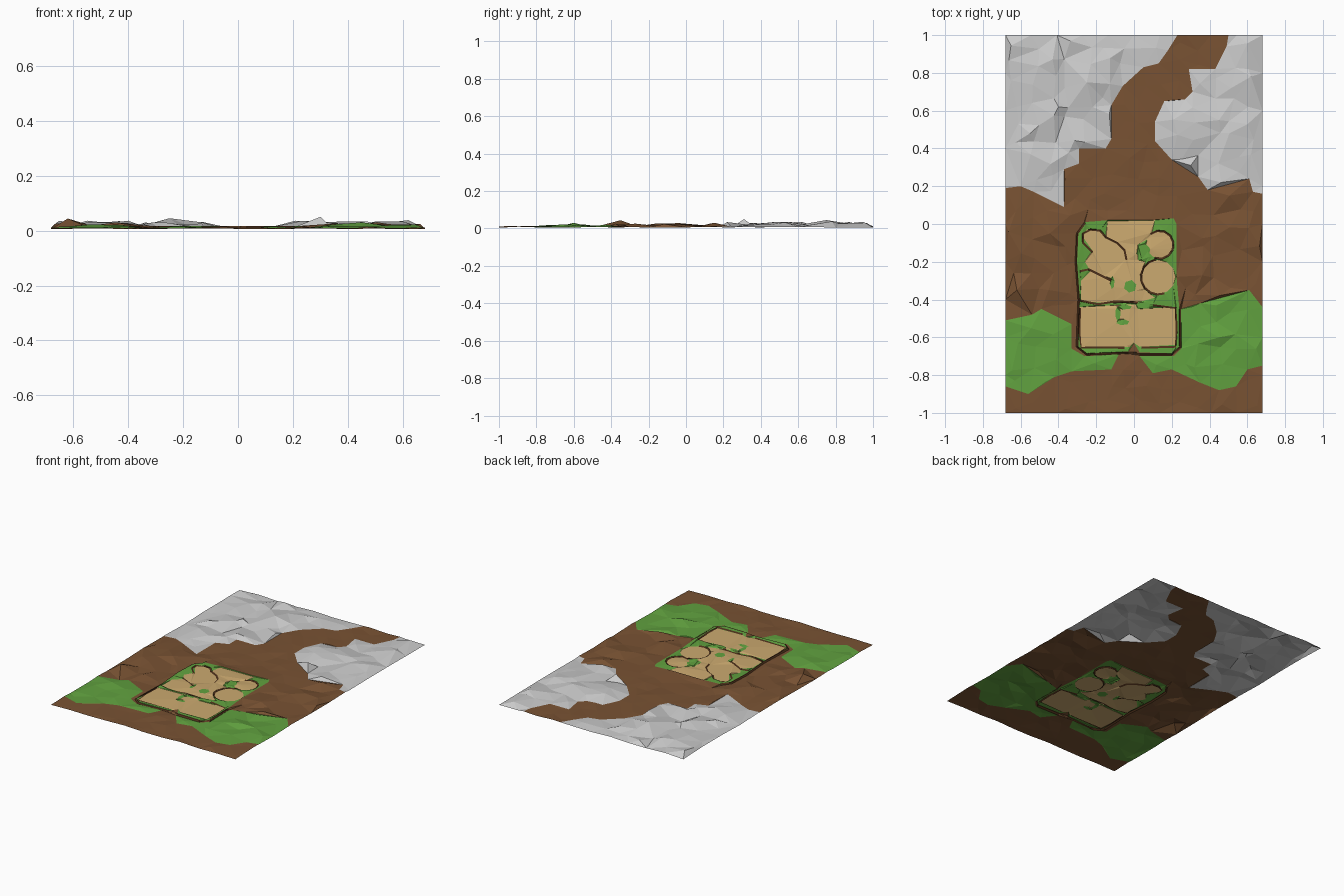
import bpy, random
from math import cos, sin, pi, radians
from mathutils import Vector, geometry

if "Cube" in bpy.data.objects:
    bpy.data.objects.remove(bpy.data.objects["Cube"])

random.seed(7)
W, H = 0.68, 1.0
verts, zs, edges, regions = [], [], [], []


def inside(p, poly):
    hit = False
    for a, b in zip(poly, poly[1:] + poly[:1]):
        if (a[1] > p[1]) != (b[1] > p[1]):
            if p[0] < a[0] + (p[1] - a[1]) * (b[0] - a[0]) / (b[1] - a[1]):
                hit = not hit
    return hit


def region(name, pts, z):
    """Closed outline that becomes constrained edges; z is a number or a list."""
    start, n = len(verts), len(pts)
    for i, p in enumerate(pts):
        verts.append(Vector(p))
        zs.append(z[i] if isinstance(z, list) else z)
        edges.append((start + i, start + (i + 1) % n))
    regions.append((name, pts))


def wall(pts, zl, zr, w=0.011):
    """Narrow sloped ledge following a polyline."""
    p = [Vector(q) for q in pts]
    left, right = [], []
    for i, q in enumerate(p):
        d = (p[min(i + 1, len(p) - 1)] - p[max(i - 1, 0)]).normalized()
        n = Vector((-d.y, d.x)) * w / 2
        left.append(tuple(q + n))
        right.append(tuple(q - n))
    region("ledges", left + right[::-1], [zl] * len(p) + [zr] * len(p))


def arc(cx, cy, r, a0, a1, n=8):
    return [(cx + r * cos(radians(a0 + (a1 - a0) * i / n)),
             cy + r * sin(radians(a0 + (a1 - a0) * i / n))) for i in range(n + 1)]


# Ground rectangle
rim = []
corners = [(-W, -H), (W, -H), (W, H), (-W, H)]
for a, b in zip(corners, corners[1:] + corners[:1]):
    rim += [(a[0] + (b[0] - a[0]) * i / 10, a[1] + (b[1] - a[1]) * i / 10) for i in range(10)]
region("dirt", rim, [random.choice((0.006, 0.008, 0.012)) if i % 10 else 0.005 for i in range(40)])

# Rocks on both sides of the winding path
region("rock", [(-W, H), (.23, H), (.18, .92), (.13, .85), (.05, .83), (-.06, .73), (-.12, .63),
                (-.12, .45), (-.15, .40), (-.29, .40), (-.29, .32), (-.37, .29), (-.37, .09),
                (-.53, .17), (-.60, .20), (-W, .19)], 0.01)
region("rock", [(.50, H), (.49, .94), (.43, .82), (.29, .82), (.31, .70), (.27, .66), (.16, .65),
                (.11, .54), (.11, .44), (.20, .34), (.34, .25), (.39, .18), (.61, .24),
                (.63, .17), (W, .16), (W, H)], 0.01)

# Grass areas
region("grass", [(-W, -.51), (-.54, -.48), (-.49, -.45), (-.33, -.53), (-.33, -.66), (-.26, -.70),
                 (-.08, -.69), (-.12, -.77), (-.33, -.78), (-.42, -.81), (-.56, -.90), (-W, -.86)], 0.01)
region("grass", [(.03, -.70), (.10, -.79), (.20, -.77), (.35, -.84), (.45, -.88), (.54, -.86),
                 (.60, -.77), (W, -.75), (W, -.44), (.61, -.35), (.35, -.42), (.25, -.45),
                 (.25, -.66), (.21, -.70)], 0.01)

# Raised camp: green bank with sandy floors
LOW, BANK, FLOOR = 0.008, 0.017, 0.012
camp = [(-.26, .01), (-.14, .02), (.08, .02), (.21, .03), (.225, 0), (.225, -.28), (.24, -.45),
        (.24, -.65), (.20, -.685), (.03, -.68), (0, -.63), (-.03, -.675), (-.25, -.685),
        (-.295, -.65), (-.29, -.40), (-.305, -.20), (-.30, -.05)]
region("grass", camp, BANK)
region("sand", [(-.14, .015), (.11, .02), (.09, -.07), (.02, -.11), (.02, -.19), (.06, -.20),
                (.04, -.28), (.06, -.35), (.11, -.39), (.04, -.41), (-.10, -.42), (-.28, -.41),
                (-.28, -.30), (-.23, -.25), (-.26, -.20), (-.22, -.14), (-.27, -.07),
                (-.25, -.03), (-.19, -.03), (-.15, -.06)], FLOOR)
region("sand", arc(.135, -.11, .072, 0, 330, 11), FLOOR)
region("sand", arc(.13, -.28, .09, 0, 330, 11), FLOOR)
region("sand", [(-.29, -.44), (-.10, -.43), (.01, -.425), (.02, -.45), (.22, -.44), (.22, -.64),
                (.03, -.65), (0, -.63), (-.02, -.65), (-.28, -.65)], FLOOR)

# Small green islands in the sand
for cx, cy, rx, ry in [(-.02, -.33, .034, .034), (-.115, -.31, .012, .035), (.05, -.43, .035, .018),
                       (-.06, -.52, .035, .016), (-.085, -.475, .015, .04), (-.05, -.44, .04, .013),
                       (.05, -.145, .038, .045)]:
    region("grass", [(cx + rx * cos(a * pi / 3 + .3), cy + ry * sin(a * pi / 3 + .3))
                     for a in range(6)], BANK)

# Dark ledges around the camp and its rooms
wall([(-.26, .005), (-.30, -.05), (-.307, -.20), (-.292, -.40), (-.302, -.65), (-.25, -.69),
      (-.03, -.682)], BANK, LOW)
wall([(.03, -.69), (.20, -.692), (.245, -.65), (.243, -.45)], BANK, LOW)
wall([(-.22, -.15), (-.27, -.10), (-.27, -.05), (-.23, -.03), (-.18, -.035), (-.15, -.07),
      (-.09, -.10), (-.05, -.14), (-.04, -.19)], BANK, FLOOR)
wall([(-.285, -.25), (-.24, -.24), (-.16, -.28), (-.12, -.30)], FLOOR, BANK)
wall(arc(.135, -.11, .074, 130, -110), BANK, FLOOR)
wall(arc(.13, -.28, .093, 100, 290), FLOOR, BANK)
wall([(-.285, -.405), (-.19, -.425), (-.10, -.41), (.02, -.415)], FLOOR, BANK)
wall([(-.05, -.655), (-.28, -.655), (-.29, -.56), (-.285, -.445)], BANK, FLOOR)
wall([(.04, -.655), (.22, -.65), (.226, -.55), (.22, -.445), (.10, -.43)], FLOOR, BANK)

# Scattered crests and dips
outline = list(verts)


def scatter(x, y, z):
    p = Vector((x, y))
    if not inside(p, camp) and all((p - q).length > .042 for q in outline):
        verts.append(p)
        zs.append(z)
        outline.append(p)


for x, y, z in [(.30, .31, .050), (-.62, -.35, .044), (-.25, .75, .045), (-.55, .48, .036),
                (.45, -.60, .030), (.62, .78, .038), (-.40, .62, .036), (.45, .55, .034)]:
    scatter(x, y, z)
for j in range(20):
    for i in range(14):
        x = -W + (i + random.uniform(.15, .85)) * 2 * W / 14
        y = -H + (j + random.uniform(.15, .85)) * 2 * H / 20
        kind = [n for n, poly in regions if inside((x, y), poly)]
        kind = kind[-1] if kind else "dirt"
        if kind == "rock":
            z = random.uniform(.008, .036)
        elif kind == "grass":
            z = random.uniform(.008, .022)
        else:
            z = .007 + random.random() ** 2 * (.024 if abs(x) > .3 and y > -.8 else .008)
        scatter(x, y, z)

# Triangulate everything together, then split by surface
v2, _, faces, orig, _, _ = geometry.delaunay_2d_cdt(verts, edges, [], 0, 1e-5)
co = [(v.x, v.y, zs[o[0]] if o else FLOOR) for v, o in zip(v2, orig)]
groups = {}
for f in faces:
    c = sum((v2[i] for i in f), Vector((0, 0))) / len(f)
    name = "dirt"
    for n, poly in regions:
        if inside(c, poly):
            name = n
    groups.setdefault(name, []).append(list(f))

colors = {"dirt": (.19, .085, .033, 1), "grass": (.12, .36, .05, 1),
          "sand": (.60, .40, .16, 1), "ledges": (.07, .028, .01, 1)}
for name, fs in groups.items():
    used = sorted({i for f in fs for i in f})
    remap = {i: k for k, i in enumerate(used)}
    me = bpy.data.meshes.new(name)
    me.from_pydata([co[i] for i in used], [], [[remap[i] for i in f] for f in fs])
    me.update()
    ob = bpy.data.objects.new(name, me)
    bpy.context.collection.objects.link(ob)
    if name in colors:
        mat = bpy.data.materials.new(name)
        mat.diffuse_color = colors[name]
        mat.use_nodes = True
        mat.node_tree.nodes["Principled BSDF"].inputs["Base Color"].default_value = mat.diffuse_color
        me.materials.append(mat)
